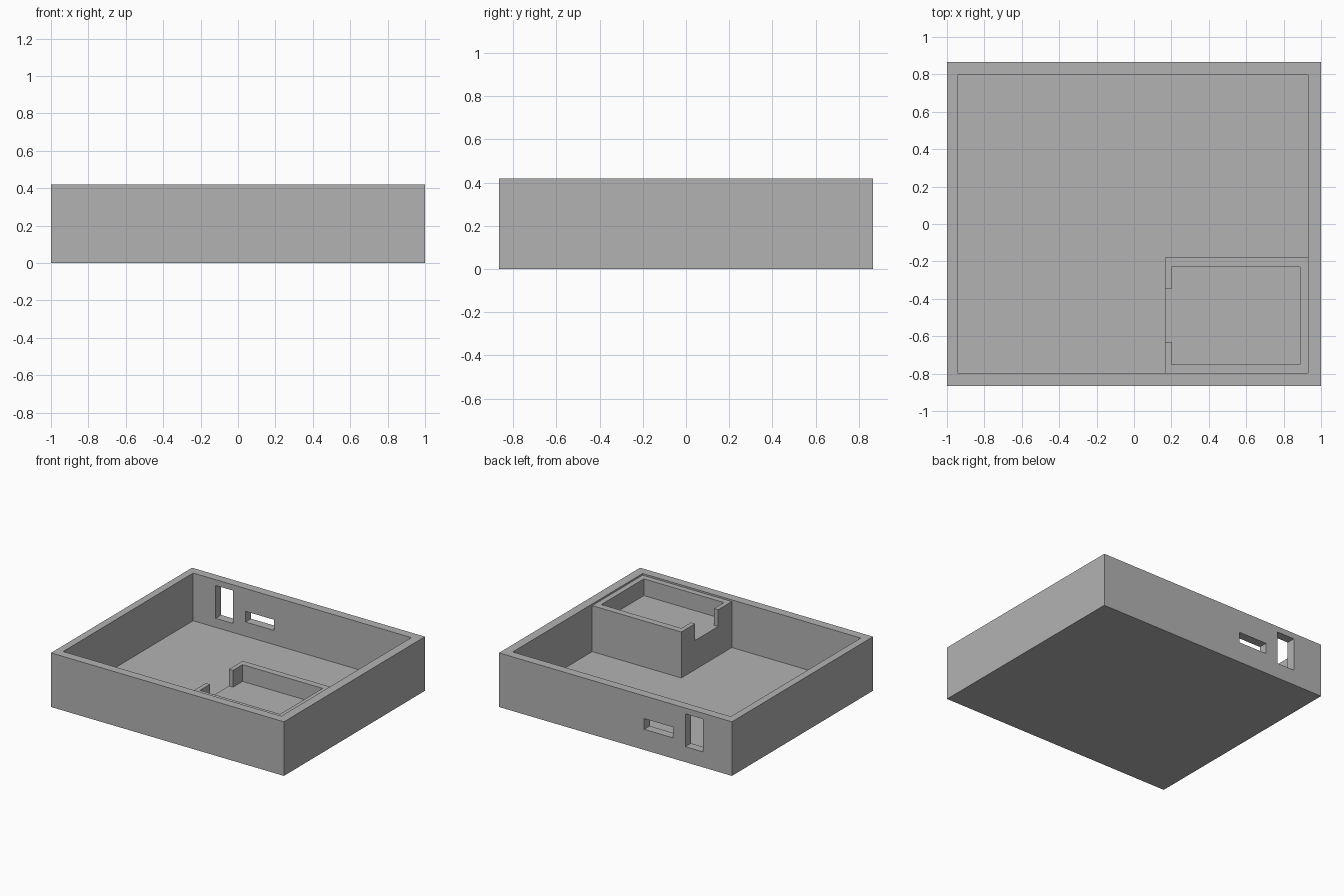
import bpy
from mathutils import Vector

cube = bpy.data.objects.get("Cube")
if cube:
    bpy.data.objects.remove(cube, do_unlink=True)

grey = bpy.data.materials.new("plain grey")
grey.use_nodes = True
grey.diffuse_color = (0.45, 0.45, 0.45, 1)
grey.node_tree.nodes["Principled BSDF"].inputs["Base Color"].default_value = grey.diffuse_color


def block(name, low, high):
    """Box spanning two opposite corners."""
    low, high = Vector(low), Vector(high)
    bpy.ops.mesh.primitive_cube_add(size=1)
    ob = bpy.context.object
    ob.name = name
    size, centre = high - low, (low + high) / 2
    for v in ob.data.vertices:
        v.co = v.co * size + centre
    ob.data.materials.append(grey)
    return ob


def cut(target, name, low, high):
    """Subtract a box from the target."""
    cutter = block(name, low, high)
    cutter.hide_render = True
    mod = target.modifiers.new(name, 'BOOLEAN')
    mod.operation = 'DIFFERENCE'
    mod.solver = 'EXACT'
    mod.object = cutter
    bpy.context.view_layer.objects.active = target
    bpy.ops.object.modifier_apply(modifier=mod.name)
    bpy.data.objects.remove(cutter, do_unlink=True)


HEIGHT, FLOOR = 0.42, 0.05
SHELF = 0.277      # pocket floor of the raised tray
OVER = 0.6         # above everything, for open-topped cuts

# Open case with two ports in the back wall
case = block("case", (-1, -0.865, 0), (1, 0.865, HEIGHT))
cut(case, "cavity", (-0.943, -0.797, FLOOR), (0.93, 0.797, OVER))
cut(case, "tall_port", (-0.75, 0.7, 0.12), (-0.6, 1, 0.375))
cut(case, "wide_port", (-0.493, 0.7, 0.16), (-0.247, 1, 0.243))

# Raised tray in the front left corner, sunk slightly into floor and walls
tray = block("raised_tray", (0.165, -0.82, 0.03), (0.95, -0.178, 0.407))
cut(tray, "tray_pocket", (0.2, -0.752, SHELF), (0.888, -0.23, OVER))
cut(tray, "tray_notch", (0.1, -0.63, SHELF), (0.3, -0.347, OVER))
